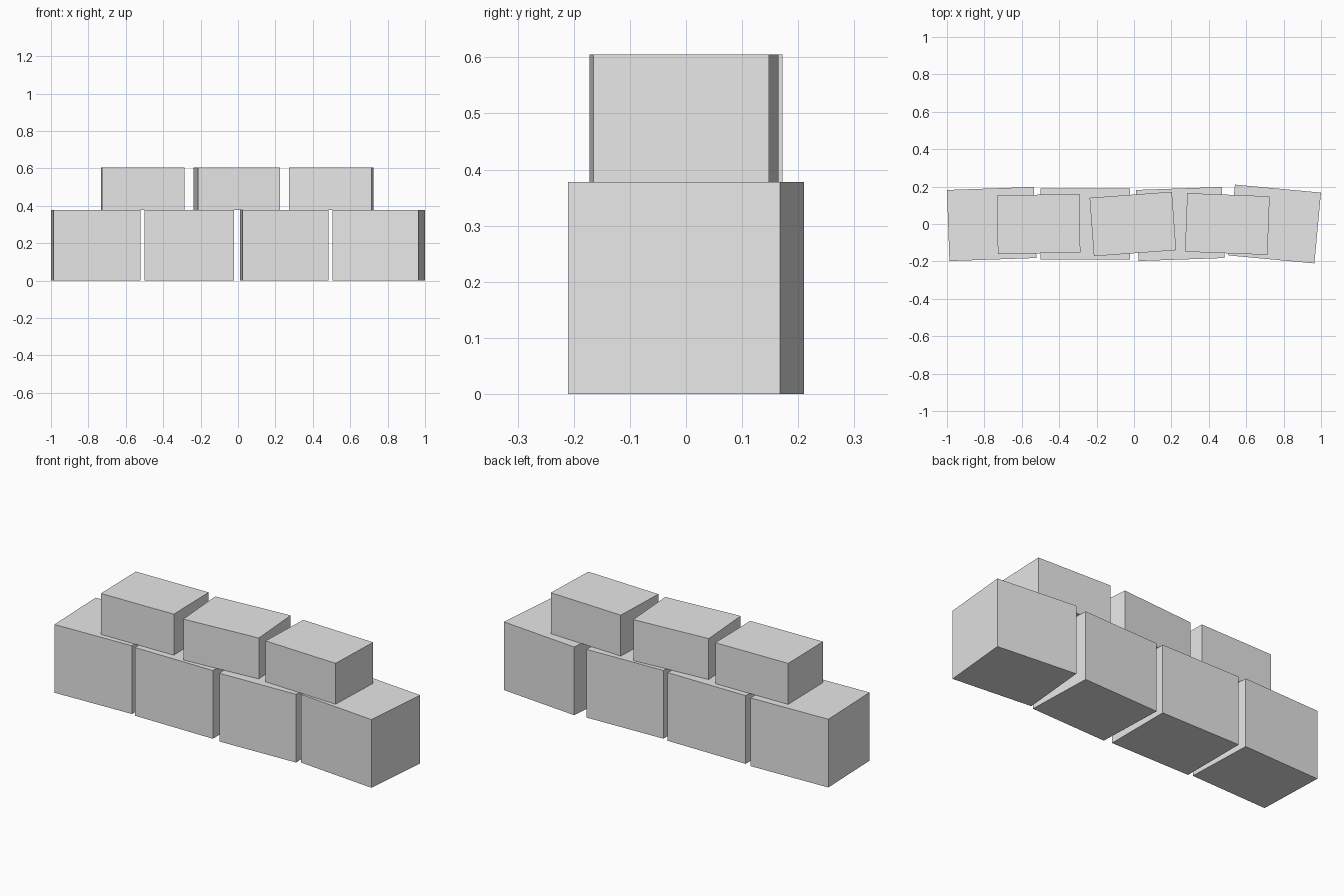
import bpy
from math import radians

cube = bpy.data.objects.get("Cube")
if cube:
    bpy.data.objects.remove(cube, do_unlink=True)

# One plain grey for every block
grey = bpy.data.materials.new("light_grey")
grey.use_nodes = True
grey.diffuse_color = (0.8, 0.8, 0.8, 1)
grey.node_tree.nodes["Principled BSDF"].inputs["Base Color"].default_value = (0.8, 0.8, 0.8, 1)


def block(name, x, width, depth, bottom, top, turn):
    """Upright box at x, turned about z by some degrees."""
    bpy.ops.mesh.primitive_cube_add(
        size=1, location=(x, 0, (bottom + top) / 2), rotation=(0, 0, radians(turn)))
    ob = bpy.context.object
    ob.name = name
    ob.scale = (width, depth, top - bottom)
    ob.data.materials.append(grey)


LOWER_TOP, UPPER_TOP = 0.378, 0.605

# Lower course: four large blocks, loosely laid
for i, (x, width, turn) in enumerate(
        [(-0.761, 0.465, 2), (-0.26, 0.478, 0), (0.247, 0.46, 2), (0.752, 0.462, -5.3)]):
    block(f"lower_block_{i + 1}", x, width, 0.38, 0, LOWER_TOP, turn)

# Upper course: three smaller blocks over the joints
for i, (x, turn) in enumerate([(-0.51, 1), (-0.006, 4.2), (0.499, -2.2)]):
    block(f"upper_block_{i + 1}", x, 0.441, 0.313, LOWER_TOP, UPPER_TOP, turn)
